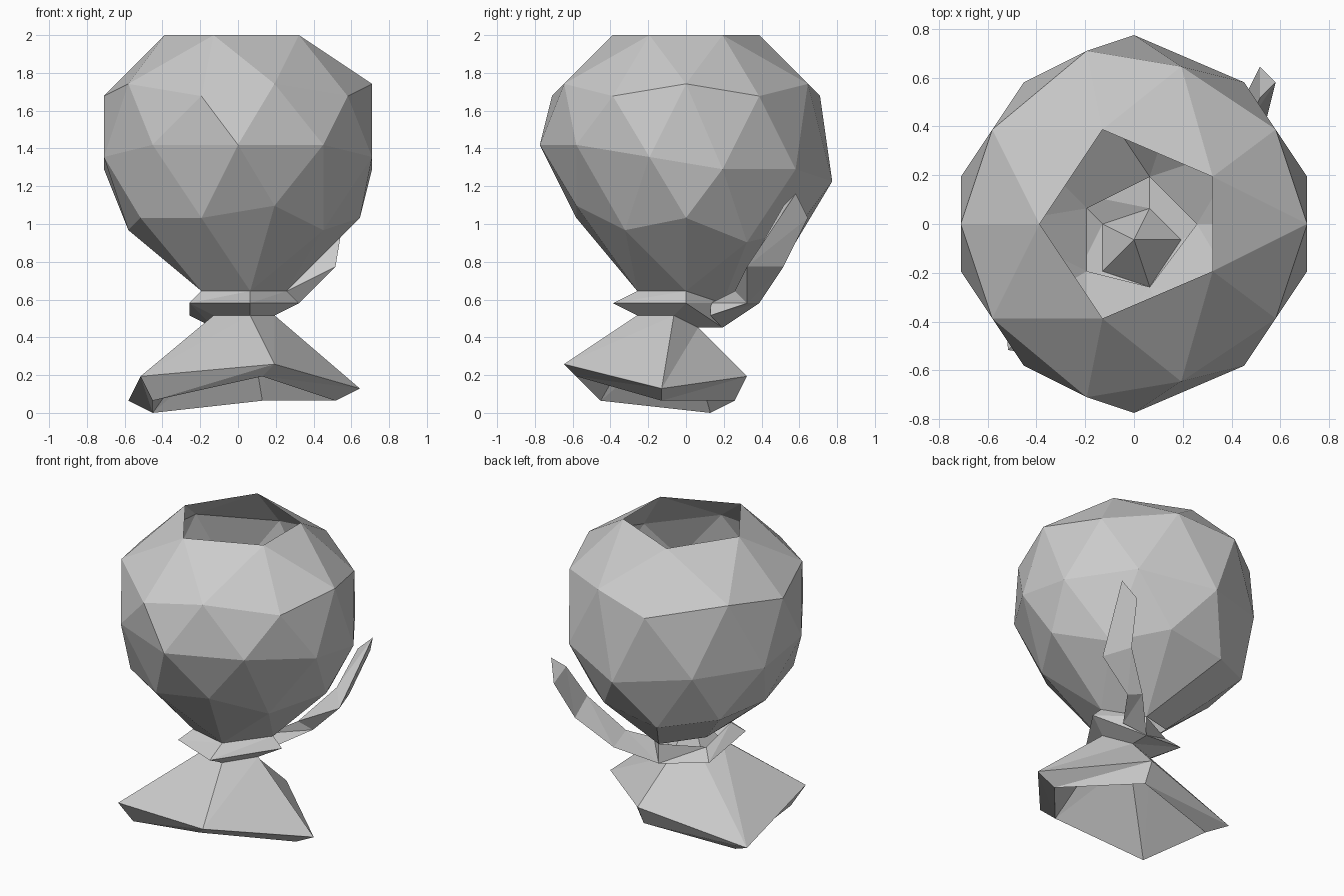
import bpy
import bmesh
from math import atan2, cos, sin, pi

UNIT = 2 / 31  # all corners sit on a coarse grid

old = bpy.data.objects.get("Cube")
if old:
    bpy.data.objects.remove(old, do_unlink=True)

grey = bpy.data.materials.new("plain_grey")
grey.use_nodes = True
colour = (0.6, 0.6, 0.6, 1)
grey.diffuse_color = colour
grey.node_tree.nodes["Principled BSDF"].inputs["Base Color"].default_value = colour


def finish(name, bm):
    """Turn a bmesh into a flat shaded object."""
    bmesh.ops.recalc_face_normals(bm, faces=bm.faces[:])
    mesh = bpy.data.meshes.new(name)
    bm.to_mesh(mesh)
    bm.free()
    mesh.materials.append(grey)
    obj = bpy.data.objects.new(name, mesh)
    bpy.context.collection.objects.link(obj)
    return obj


def loft(name, rings, caps=False, apex=None):
    """Bridge matching rings of grid points into one triangulated skin."""
    bm = bmesh.new()
    rows = [[bm.verts.new([c * UNIT for c in p]) for p in ring] for ring in rings]
    count = len(rows[0])
    for upper, lower in zip(rows, rows[1:]):
        for i in range(count):
            j = (i + 1) % count
            bm.faces.new((upper[i], upper[j], lower[j]))
            bm.faces.new((upper[i], lower[j], lower[i]))
    if apex:
        tip = bm.verts.new([c * UNIT for c in apex])
        for i in range(count):
            bm.faces.new((tip, rows[0][i], rows[0][(i + 1) % count]))
    if caps:
        bm.faces.new(rows[0])
        bm.faces.new(rows[-1])
    return finish(name, bm)


# Bowl: faceted ball, open at both poles, egg shaped and leaning back
# each band: ball height, new radius, new height, backward lean, skew
BANDS = [
    (0.851, 0.38, 2.0, 0, 0),
    (0.526, 0.68, 1.745, 0, 0),
    (0.447, 0.70, 1.68, 0, 0),
    (0, 0.725, 1.335, 0.125, 0),
    (-0.447, 0.63, 1.015, 0.125, 0),
    (-0.526, 0.59, 0.95, 0.125, 0),
    (-0.851, 0.24, 0.63, 0.15, 0.15),
]
bm = bmesh.new()
bmesh.ops.create_icosphere(bm, subdivisions=2, radius=1)
poles = [v for v in bm.verts if abs(v.co.z) > 0.95]
bmesh.ops.delete(bm, geom=poles, context="VERTS")
for v in bm.verts:
    level, radius, height, lean, skew = min(BANDS, key=lambda b: abs(b[0] - v.co.z))
    angle = atan2(v.co.y, v.co.x) + pi
    x, y = radius * cos(angle), radius * sin(angle)
    y = y * (1 + 0.06 * y * y) + skew * (x - 0.13)
    v.co = [round(c / UNIT) * UNIT for c in (x, y, height - lean * y)]
finish("bowl", bm)

# Collar between bowl and foot
neck = [(3, -1, 8), (1, -4, 8), (-2, -3, 8), (-2, 0, 7), (1, 1, 7)]
collar_top = [(4, 0, 10), (1, -4, 10), (-3, -3, 10), (-3, 1, 9), (1, 3, 9)]
collar_edge = [(5, 0, 9), (1, -6, 9), (-4, -4, 9), (-4, 2, 8), (1, 3, 7)]
loft("collar", [collar_top, collar_edge, neck])

# Foot: crooked five sided cone, bevelled at the rim and hollow underneath
foot_rim = [(10, -2, 2), (3, -10, 4), (-8, -8, 3), (-9, 3, 1), (2, 5, 3)]
foot_under = [(8, -2, 1), (2, -9, 3), (-7, -7, 1), (-7, 2, 0), (2, 4, 1)]
loft("foot", [neck, foot_rim, foot_under, neck], apex=(0, -1, 11))

# Handle: three sided sliver curving up behind the bowl
loft("handle", [
    [(3, 2, 8), (1, 3, 7), (2, 2, 9)],
    [(5, 5, 9), (4, 6, 9), (4, 4, 10)],
    [(8, 5, 12), (7, 8, 12), (7, 6, 13.5)],
    [(9, 9, 18), (8, 10, 16), (8, 8, 17)],
], caps=True)
